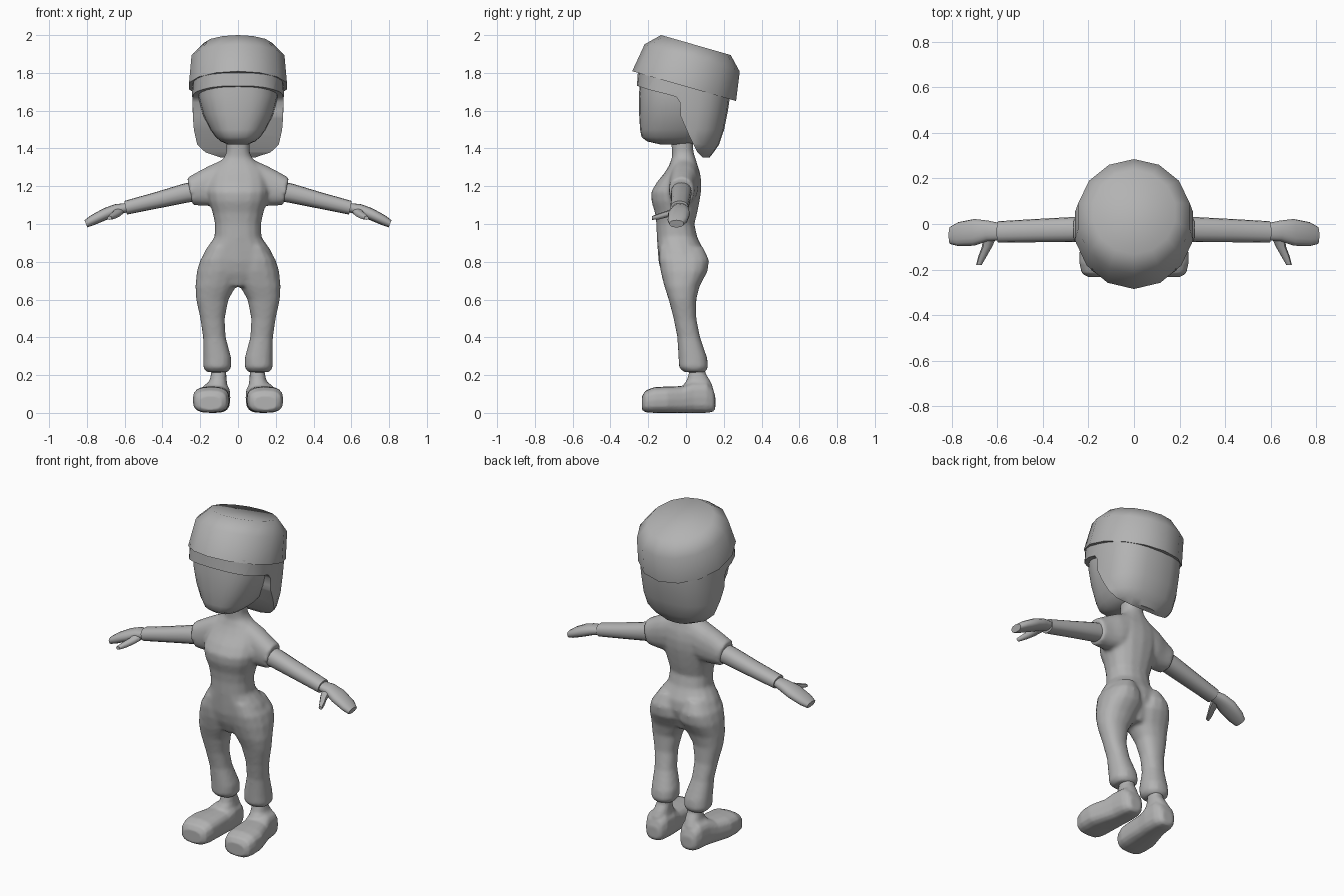
import bpy
import bmesh
from math import cos, sin, pi, radians, copysign
from mathutils import Matrix

cube = bpy.data.objects.get("Cube")
if cube:
    bpy.data.objects.remove(cube, do_unlink=True)

grey = bpy.data.materials.new("plain grey")
grey.use_nodes = True
GREY = (0.45, 0.45, 0.45, 1)
grey.diffuse_color = GREY
grey.node_tree.nodes["Principled BSDF"].inputs["Base Color"].default_value = GREY


def rounded(value, power):
    return copysign(abs(value) ** (2 / power), value)


def loft(bm, axis, rings, side=1, sides=16, power=2.3, slant=0):
    """Skin rounded sections; each ring is (position, a_min, a_max, b_min, b_max)."""
    loops = []
    for t, a0, a1, b0, b1 in rings:
        loop = []
        for i in range(sides):
            angle = 2 * pi * i / sides + pi / 2
            a = (a0 + a1) / 2 + (a1 - a0) / 2 * rounded(cos(angle), power)
            db = (b1 - b0) / 2 * rounded(sin(angle), power)
            b = (b0 + b1) / 2 + db
            pos = t + slant * db
            point = {"x": (pos, a, b), "y": (a, pos, b), "z": (a, b, pos)}[axis]
            loop.append(bm.verts.new((point[0] * side, point[1], point[2])))
        loops.append(loop)
    for low, high in zip(loops, loops[1:]):
        for i in range(sides):
            j = (i + 1) % sides
            bm.faces.new((low[i], low[j], high[j], high[i]))
    bm.faces.new(loops[0])
    bm.faces.new(loops[-1])


def finish(name, bm, angle=50):
    bmesh.ops.recalc_face_normals(bm, faces=bm.faces)
    mesh = bpy.data.meshes.new(name)
    bm.to_mesh(mesh)
    bm.free()
    obj = bpy.data.objects.new(name, mesh)
    bpy.context.collection.objects.link(obj)
    mesh.materials.append(grey)
    bpy.ops.object.select_all(action="DESELECT")
    obj.select_set(True)
    bpy.context.view_layer.objects.active = obj
    bpy.ops.object.shade_smooth_by_angle(angle=radians(angle))
    return obj


def centred(rings):
    return [(z, -w, w, y0, y1) for z, w, y0, y1 in rings]


def fuse(obj, voxel, passes):
    """Blend overlapping volumes into one soft skin."""
    remesh = obj.modifiers.new("fuse", "REMESH")
    remesh.mode = "VOXEL"
    remesh.voxel_size = voxel
    remesh.use_smooth_shade = True
    soften = obj.modifiers.new("soften", "SMOOTH")
    soften.factor = 0.5
    soften.iterations = passes


# Clothed body: torso, neck, short sleeves and trousers
torso = centred([
    (.67, .06, -.1, .05), (.74, .17, -.13, .08), (.8, .2, -.145, .1),
    (.86, .175, -.15, .095), (.93, .125, -.155, .06), (1, .122, -.157, .045),
    (1.06, .135, -.165, .06), (1.12, .155, -.183, .072), (1.17, .165, -.185, .08),
    (1.22, .16, -.155, .082), (1.27, .15, -.115, .075), (1.31, .12, -.09, .062),
    (1.35, .075, -.075, .05), (1.38, .062, -.075, .04), (1.47, .062, -.08, .035)])
sleeve = [(.06, -.09, .07, 1.12, 1.34), (.13, -.09, .065, 1.1, 1.31),
          (.19, -.09, .05, 1.095, 1.28), (.255, -.09, .042, 1.1, 1.245)]
leg = [
    (.215, .055, .165, -.01, .1), (.24, .035, .185, -.037, .118),
    (.29, .035, .185, -.04, .113), (.4, .065, .185, -.046, .075),
    (.5, .07, .2, -.066, .055), (.6, .05, .222, -.092, .055),
    (.67, .01, .226, -.115, .072), (.75, -.02, .218, -.135, .115),
    (.81, .0, .2, -.143, .122), (.88, .03, .15, -.14, .09)]
bm = bmesh.new()
loft(bm, "z", torso)
for side in (-1, 1):
    loft(bm, "x", sleeve, side, slant=.2)
    loft(bm, "z", leg, side)
fuse(finish("clothed_body", bm), .011, 5)

# Arms, hands with thumbs, and shoes, once for each side
arm = [(.2, -.075, .03, 1.125, 1.23), (.28, -.08, .03, 1.113, 1.213),
       (.43, -.08, .022, 1.083, 1.168), (.595, -.082, .012, 1.05, 1.122)]
hand = [(.57, -.07, .0, 1.07, 1.112), (.64, -.075, .015, 1.05, 1.105),
        (.7, -.095, .022, 1.025, 1.083), (.77, -.097, .008, .995, 1.045),
        (.805, -.088, -.012, .982, 1.02)]
thumb = [(-.05, .6, .66, 1.05, 1.09), (-.1, .622, .667, 1.035, 1.07),
         (-.14, .645, .682, 1.025, 1.057), (-.18, .668, .692, 1.022, 1.042)]
shoe = [(-.232, .085, .205, .015, .09), (-.215, .06, .23, .003, .118),
        (-.17, .047, .24, 0, .136), (-.1, .045, .238, 0, .14),
        (-.02, .045, .212, 0, .142), (.04, .04, .195, 0, .165),
        (.11, .045, .185, 0, .165), (.142, .06, .17, .005, .13),
        (.155, .08, .15, .02, .09)]
ankle = [(.08, .05, .18, -.04, .145), (.14, .055, .17, -.02, .142),
         (.175, .06, .15, .005, .125), (.21, .062, .142, .015, .103),
         (.26, .062, .142, .015, .1)]
for side, word in ((1, "left"), (-1, "right")):
    bm = bmesh.new()
    loft(bm, "x", arm, side, slant=.2)
    finish(word + "_arm", bm)
    bm = bmesh.new()
    loft(bm, "x", hand, side, slant=.4)
    loft(bm, "y", thumb, side, sides=8)
    finish(word + "_hand", bm)
    bm = bmesh.new()
    loft(bm, "y", shoe, side, power=2.9)
    loft(bm, "z", ankle, side)
    fuse(finish(word + "_shoe", bm), .008, 3)

# Head with a flat face and rounded chin
head = centred([
    (1.42, .05, -.13, .02), (1.437, .09, -.205, .06), (1.46, .118, -.235, .1),
    (1.5, .147, -.243, .13), (1.58, .186, -.248, .17), (1.68, .212, -.25, .18),
    (1.78, .21, -.24, .18)])
bm = bmesh.new()
loft(bm, "z", head, sides=24, power=2.5)
finish("head", bm)

# Hair: a full bob trimmed by a side profile
hair = centred([
    (1.352, .12, -.2, .125), (1.38, .19, -.23, .147), (1.42, .222, -.25, .175),
    (1.5, .236, -.258, .202), (1.6, .24, -.26, .222), (1.7, .243, -.262, .236),
    (1.8, .238, -.255, .235)])
bm = bmesh.new()
loft(bm, "z", hair, sides=24, power=2.6)
bob = finish("hair", bm)
outline = [(-.3, 1.85), (-.3, 1.745), (-.2, 1.712), (-.1, 1.687), (-.05, 1.672),
           (-.032, 1.645), (-.028, 1.57), (.02, 1.46), (.06, 1.38), (.1, 1.34),
           (.3, 1.34), (.3, 1.85)]
bm = bmesh.new()
face = bm.faces.new([bm.verts.new((-.4, y, z)) for y, z in outline])
swept = bmesh.ops.extrude_face_region(bm, geom=[face])["geom"]
bmesh.ops.translate(bm, vec=(.8, 0, 0),
                    verts=[v for v in swept if isinstance(v, bmesh.types.BMVert)])
cutter = finish("hair_trim", bm)
cutter.hide_render = True
trim = bob.modifiers.new("trim", "BOOLEAN")
trim.operation = "INTERSECT"
trim.solver = "EXACT"
trim.object = cutter
bpy.context.view_layer.objects.active = bob
bpy.ops.object.modifier_apply(modifier="trim")
bpy.data.objects.remove(cutter, do_unlink=True)
bob.select_set(True)
bpy.ops.object.shade_smooth_by_angle(angle=radians(40))

# Faceted cap, tipped back
cap = [(height, -w, w, -d, d) for height, w, d in
       ((0, .266, .286), (.155, .252, .262), (.226, .185, .192))]
bm = bmesh.new()
loft(bm, "z", cap, sides=14, power=2)
tilt = Matrix.Translation((0, -.01, 1.73)) @ Matrix.Rotation(radians(-16), 4, "X")
bmesh.ops.transform(bm, matrix=tilt, verts=bm.verts)
finish("cap", bm, 60)
